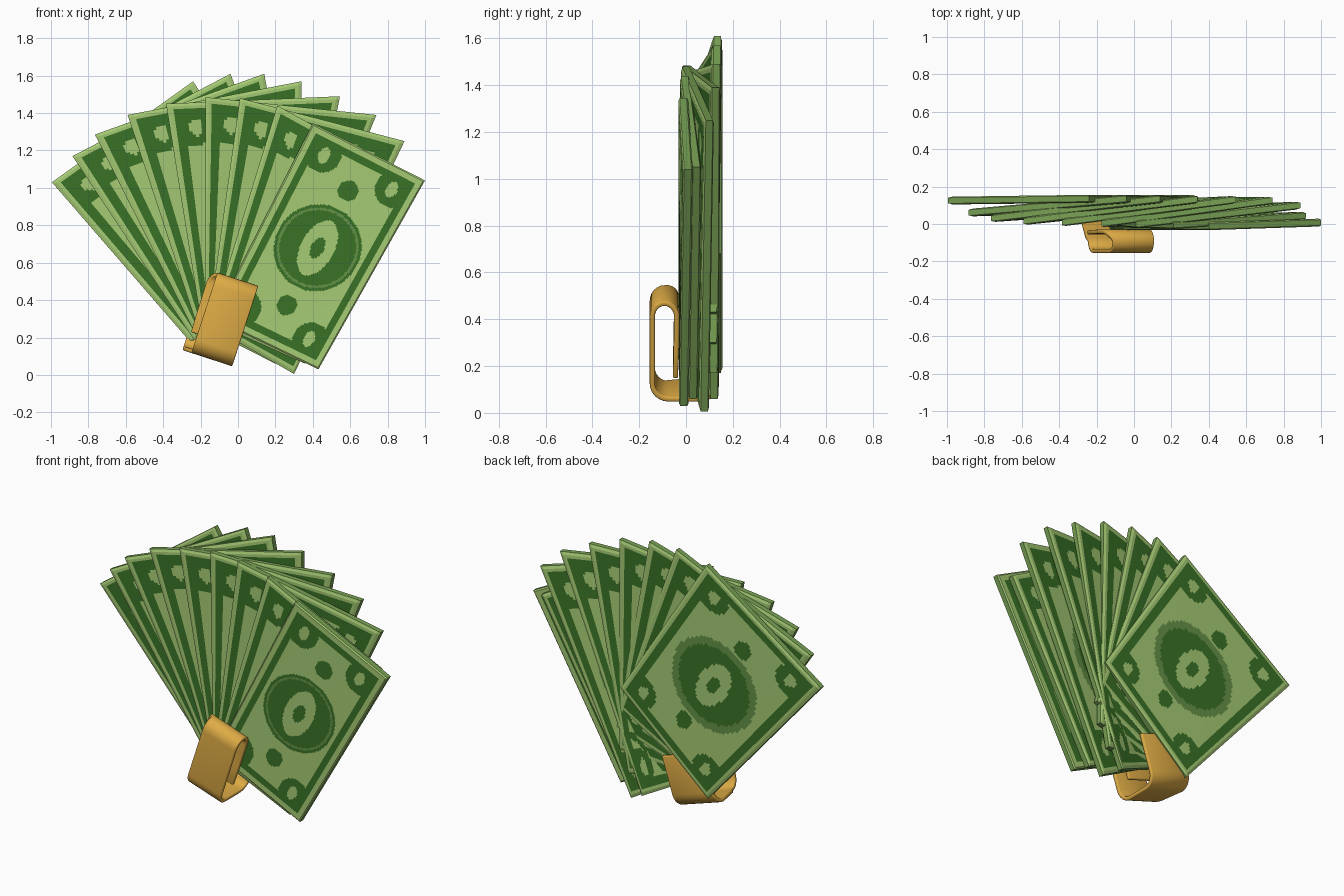
import bpy, math
from mathutils import Vector

if "Cube" in bpy.data.objects:
    bpy.data.objects.remove(bpy.data.objects["Cube"])


def material(name, rgb):
    m = bpy.data.materials.new(name)
    m.diffuse_color = (*rgb, 1)
    m.use_nodes = True
    m.node_tree.nodes["Principled BSDF"].inputs["Base Color"].default_value = m.diffuse_color
    return m


LIGHT = material("light green", (0.38, 0.60, 0.175))
DARK = material("dark green", (0.042, 0.17, 0.02))
MID = material("mid green", (0.13, 0.29, 0.065))
EDGE = material("paper edge green", (0.19, 0.36, 0.09))
GOLD = material("gold", (0.73, 0.41, 0.06))
THICK = 0.042


def note_colour(x, z, w, h, back):
    """0 light, 1 dark, 2 mid: printed pattern of a note, by position on its face."""
    a, b = min(x, w - x), min(z, h - z)
    edge = min(a, b)
    cx, cz = x - w / 2, z - h / 2
    r = math.hypot(cx, cz)
    if edge < 0.035:                                    # pale border
        return 0
    if math.hypot((a - 0.13) / 0.03, (b - 0.125) / 0.045) < 1:   # corner ovals
        return 0
    if edge < 0.075 or math.hypot(a - 0.12, b - 0.12) < 0.1:     # frame, scalloped corners
        return 1
    if math.hypot(cx, abs(cz) - 0.345) < 0.055:         # two dots
        return 1
    if math.hypot(cx / 0.09, cz / 0.16) < 1:            # central ornament
        return 1 if math.hypot(cx / 0.035, cz / 0.06) < 1 else 0
    if 0.205 < r < 0.218 and not back:                  # thin ring in the medallion
        return 2
    if r < 0.235:
        return 1
    if back and r < 0.28:
        return 2
    return 0


def note(name, tl, tr, bl, br, w, nu, nv):
    """A thin bent sheet between four corners, patterned on both faces."""
    tl, tr, bl, br = map(Vector, (tl, tr, bl, br))
    h = 1.16
    verts, faces, mats = [], [], []
    for side in (-1, 1):
        for j in range(nv + 1):
            for i in range(nu + 1):
                u, v = i / nu, j / nv
                p = bl.lerp(br, u).lerp(tl.lerp(tr, u), v)
                rim = i in (0, nu) or j in (0, nv)      # softened rim
                p.y += side * THICK * (0.36 if rim else 0.5)
                verts.append(p)
    row = nu + 1
    off = row * (nv + 1)
    for side in (0, 1):
        for j in range(nv):
            for i in range(nu):
                k = side * off + j * row + i
                f = (k, k + 1, k + row + 1, k + row)
                faces.append(f[::-1] if side else f)
                mats.append(note_colour((i + .5) / nu * w, (j + .5) / nv * h, w, h, side))
    # paper edges
    loop = ([i for i in range(nu)] + [j * row + nu for j in range(nv)]
            + [nv * row + i for i in range(nu, 0, -1)] + [j * row for j in range(nv, 0, -1)])
    for p, q in zip(loop, loop[1:] + loop[:1]):
        faces.append((p, p + off, q + off, q))
        mats.append(3)
    me = bpy.data.meshes.new(name)
    me.from_pydata(verts, [], faces)
    for m in (LIGHT, DARK, MID, EDGE):
        me.materials.append(m)
    me.polygons.foreach_set("material_index", mats)
    me.update()
    bpy.context.collection.objects.link(bpy.data.objects.new(name, me))


# fan of notes, back (left) to front (right): top left, top right, bottom right corners
FAN = [
    ((-0.995, 0.125, 1.03), (-0.24, 0.135, 1.57), (0.33, 0.135, 0.68)),
    ((-0.885, 0.060, 1.17), (-0.04, 0.135, 1.61), (0.35, 0.118, 0.55)),
    ((-0.765, 0.030, 1.285), (0.14, 0.135, 1.61), (0.37, 0.116, 0.43)),
    ((-0.59, 0.015, 1.39), (0.34, 0.133, 1.57), (0.35, 0.116, 0.30)),
    ((-0.385, 0.008, 1.45), (0.545, 0.131, 1.49), (0.29, 0.118, 0.17)),
    ((-0.175, 0.002, 1.485), (0.74, 0.127, 1.39), (0.20, 0.120, 0.06)),
    ((0.01, -0.002, 1.48), (0.89, 0.100, 1.25), (0.30, 0.078, 0.005)),
    ((0.21, -0.006, 1.44), (0.92, 0.045, 1.05), (0.36, 0.030, 0.06)),
    ((0.40, -0.012, 1.345), (1.00, 0.008, 1.04), (0.43, -0.010, 0.03)),
]
for k, (tl, tr, br) in enumerate(FAN):
    t = k / 8
    bl = (-0.25 + 0.12 * t, 0.135 if k == 0 else 0.095 - 0.105 * t, 0.17 + 0.13 * t)
    front = k == 8
    note(f"banknote_{k + 1}", tl, tr, bl, br, 0.66 if front else 0.82,
         88 if front else 52, 150 if front else 80)

# gold clip: bent strip, looped over at the top, wrapped under the notes to the back
A = math.radians(18)
along = Vector((math.sin(A), 0, math.cos(A)))
across = Vector((math.cos(A), 0.0, -math.sin(A)))
base = Vector((-0.08, 0, 0.30))
N = 12
profile = [(-0.12, -0.045), (0.0, -0.042)]                     # inner leg
for i in range(N + 1):                                          # top bend
    a = math.pi * i / N
    profile.append((0.155 + 0.06 * math.sin(a), -0.092 + 0.052 * math.cos(a)))
for i in range(N // 2 + 1):                                     # bottom front bend
    a = math.pi / 2 * i / (N // 2)
    profile.append((-0.145 - 0.07 * math.sin(a), -0.074 - 0.07 * math.cos(a)))
for i in range(N // 2 + 1):                                     # bottom back bend
    a = math.pi / 2 * i / (N // 2)
    profile.append((-0.145 - 0.07 * math.cos(a), 0.061 + 0.07 * math.sin(a)))
profile.append((0.08, 0.131))                                   # back leg
verts, faces = [], []
for l, d in profile:
    shear = 0.02 if d < -0.09 else 0.02 - 0.8 * (d + 0.09)      # front leg sits further right
    for e in (max(shear, -0.03) - 0.125, 0.125):
        verts.append(base + along * l + Vector((0, d, 0)) + across * e)
for i in range(len(profile) - 1):
    faces.append((2 * i, 2 * i + 1, 2 * i + 3, 2 * i + 2))
me = bpy.data.meshes.new("money_clip")
me.from_pydata(verts, [], faces)
me.materials.append(GOLD)
clip = bpy.data.objects.new("money_clip", me)
bpy.context.collection.objects.link(clip)
solid = clip.modifiers.new("thickness", 'SOLIDIFY')
solid.thickness = 0.022
solid.offset = 0
bev = clip.modifiers.new("soft_edges", 'BEVEL')
bev.width = 0.006
bev.segments = 2
bev.limit_method = 'ANGLE'
bev.angle_limit = math.radians(50)
bpy.context.view_layer.objects.active = clip
clip.select_set(True)
bpy.ops.object.shade_smooth_by_angle(angle=math.radians(40))
